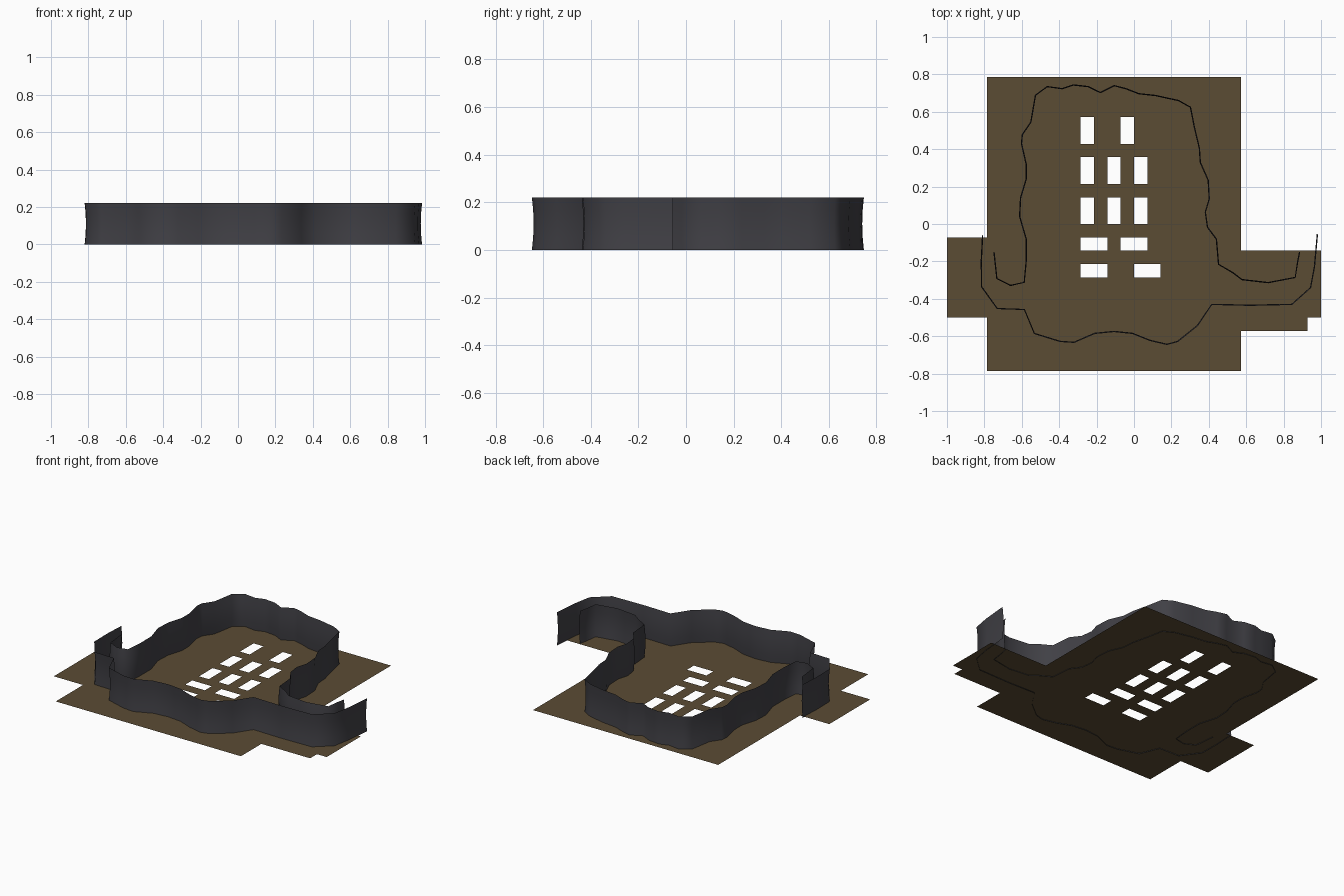
import bpy, bmesh
from mathutils import Vector

if "Cube" in bpy.data.objects:
    bpy.data.objects.remove(bpy.data.objects["Cube"])

U = 1 / 14          # floor tile size
FLOOR_Z = 0.004
WALL_TOP = 0.22


def material(name, rgb):
    m = bpy.data.materials.new(name)
    m.diffuse_color = (*rgb, 1)
    m.use_nodes = True
    m.node_tree.nodes["Principled BSDF"].inputs["Base Color"].default_value = m.diffuse_color
    return m


def finish(bm, name, mat, smooth=False):
    me = bpy.data.meshes.new(name)
    for f in bm.faces:
        f.smooth = smooth
    bm.to_mesh(me)
    bm.free()
    me.materials.append(mat)
    ob = bpy.data.objects.new(name, me)
    bpy.context.collection.objects.link(ob)
    return ob


earth = material("brown earth", (0.105, 0.072, 0.034))
rock = material("dark grey rock", (0.052, 0.051, 0.060))

# Floor: square tiles inside the blocks, left out at the openings (x0, x1, y0, y1 in tiles)
blocks = [(-11, 8, -11, 11), (-14, -11, -7, -1), (8, 14, -7, -2), (8, 13, -8, -7)]
holes = [(-4, -3, 6, 8), (-1, 0, 6, 8), (-4, -2, -2, -1), (-1, 1, -2, -1),
         (-4, -2, -4, -3), (0, 2, -4, -3)]
holes += [(x, x + 1, y, y + 2) for x in (-4, -2, 0) for y in (0, 3)]


def inside(x, y, rects):
    return any(a <= x < b and c <= y < d for a, b, c, d in rects)


bm = bmesh.new()
for x in range(-14, 14):
    for y in range(-11, 11):
        if inside(x, y, blocks) and not inside(x, y, holes):
            corners = ((x, y), (x + 1, y), (x + 1, y + 1), (x, y + 1))
            bm.faces.new([bm.verts.new((i * U, j * U, FLOOR_Z)) for i, j in corners])
bmesh.ops.remove_doubles(bm, verts=bm.verts, dist=1e-4)
finish(bm, "cave_floor", earth)


# Walls: thin upright ribbons along a path, pulled in slightly at mid height
def wall(name, path, side):
    pts = [Vector(p) for p in path]
    rows = [(0.0, 0.0), (0.055, 0.75), (0.11, 1.0), (0.165, 0.75), (WALL_TOP, 0.0)]
    bm = bmesh.new()
    cols = []
    for i, p in enumerate(pts):
        d = (pts[min(i + 1, len(pts) - 1)] - pts[max(i - 1, 0)]).normalized()
        n = Vector((-d.y, d.x)) * side * 0.007
        cols.append([bm.verts.new((p.x + n.x * k, p.y + n.y * k, z)) for z, k in rows])
    for a, b in zip(cols, cols[1:]):
        for j in range(len(rows) - 1):
            quad = [a[j], b[j], b[j + 1], a[j + 1]]
            bm.faces.new(quad if side > 0 else quad[::-1])
    return finish(bm, name, rock, True)


wall("front_cave_wall", [
    (-.813, -.06), (-.82, -.20), (-.818, -.337), (-.733, -.455), (-.588, -.46),
    (-.535, -.588), (-.396, -.631), (-.32, -.636), (-.209, -.588), (-.107, -.578),
    (-.01, -.588), (.086, -.626), (.176, -.647), (.235, -.631), (.342, -.545),
    (.417, -.433), (.62, -.438), (.845, -.433), (.947, -.342), (.968, -.23),
    (.984, -.055)], 1)

wall("back_cave_wall", [
    (-.745, -.15), (-.73, -.29), (-.66, -.325), (-.59, -.31), (-.58, -.20),
    (-.58, -.08), (-.615, .04), (-.61, .14), (-.58, .24), (-.58, .32),
    (-.605, .43), (-.60, .48), (-.555, .545), (-.53, .69), (-.465, .738),
    (-.385, .727), (-.325, .747), (-.245, .738), (-.18, .706), (-.107, .743),
    (-.043, .727), (.027, .70), (.118, .69), (.24, .663), (.305, .626),
    (.326, .519), (.353, .406), (.358, .33), (.40, .235), (.406, .134),
    (.385, .064), (.396, -.016), (.444, -.08), (.455, -.214), (.53, -.257),
    (.578, -.294), (.717, -.31), (.86, -.283), (.872, -.198), (.882, -.15)], -1)
